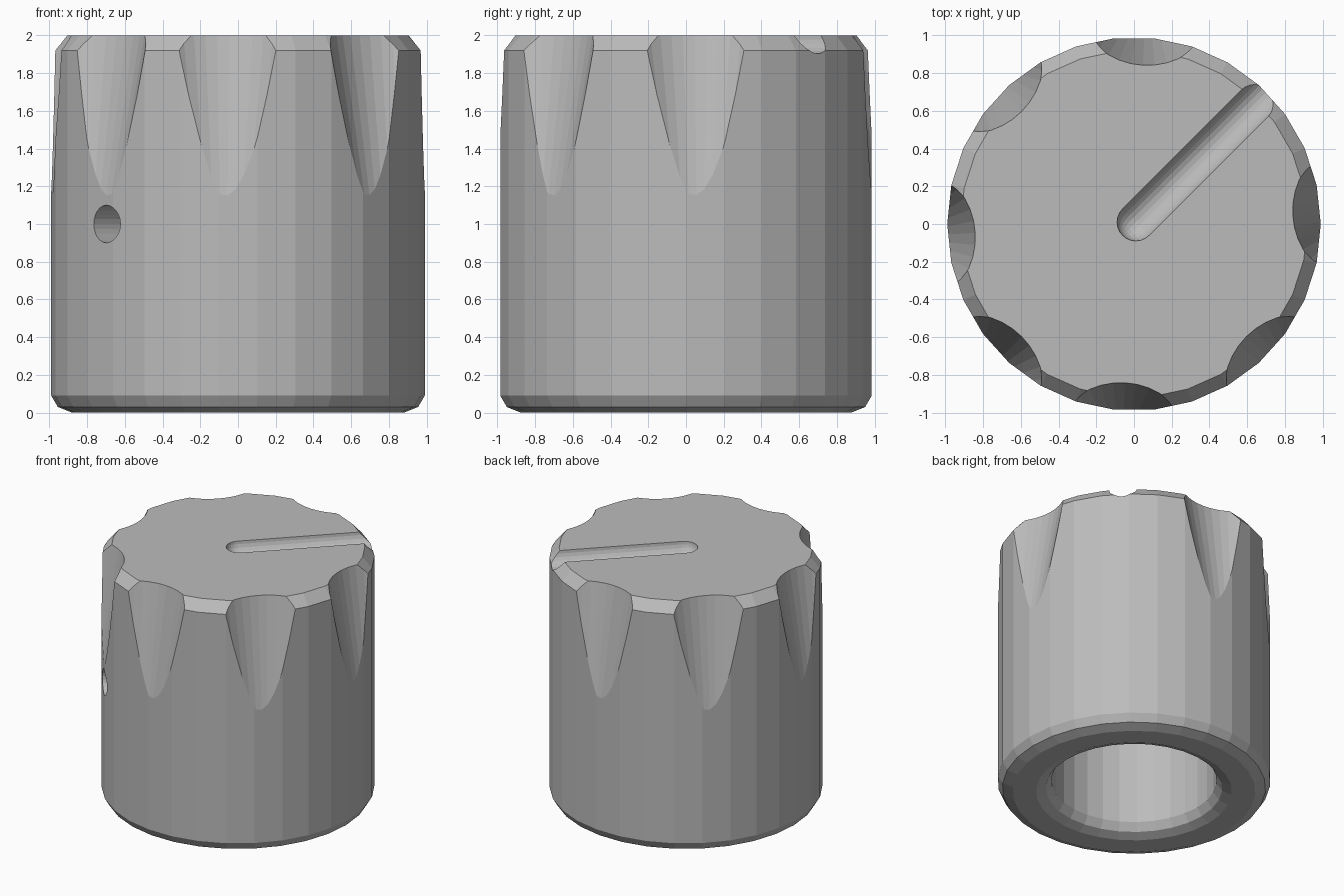
import bpy, bmesh, math
from mathutils import Matrix, Vector

if "Cube" in bpy.data.objects:
    bpy.data.objects.remove(bpy.data.objects["Cube"])

grey = bpy.data.materials.new("plain grey")
grey.diffuse_color = (0.5, 0.5, 0.5, 1)
grey.use_nodes = True
grey.node_tree.nodes["Principled BSDF"].inputs["Base Color"].default_value = grey.diffuse_color


def make(name, bm):
    bmesh.ops.recalc_face_normals(bm, faces=bm.faces)
    me = bpy.data.meshes.new(name)
    bm.to_mesh(me)
    bm.free()
    me.materials.append(grey)
    ob = bpy.data.objects.new(name, me)
    bpy.context.collection.objects.link(ob)
    return ob


def lathe(name, profile, sides, matrix=Matrix()):
    """Revolve (radius, z) points; a radius of 0 becomes a pole."""
    bm = bmesh.new()
    rings = []
    for r, z in profile:
        n = sides if r > 0 else 1
        rings.append([bm.verts.new((r * math.cos(math.tau * i / sides),
                                    r * math.sin(math.tau * i / sides), z)) for i in range(n)])
    for a, b in zip(rings, rings[1:]):
        for i in range(sides):
            j = (i + 1) % sides
            vs = [a[i % len(a)], a[j % len(a)], b[j % len(b)], b[i % len(b)]]
            bm.faces.new(list(dict.fromkeys(vs)))
    bm.transform(matrix)
    return make(name, bm)


def cut(target, cutter):
    mod = target.modifiers.new("cut", 'BOOLEAN')
    mod.operation = 'DIFFERENCE'
    mod.solver = 'EXACT'
    mod.object = cutter
    bpy.context.view_layer.objects.active = target
    bpy.ops.object.modifier_apply(modifier=mod.name)
    bpy.data.objects.remove(cutter)


# Knob body: chamfered top, rounded foot and blind shaft hole in one profile
knob = lathe("knob", [(0, 2), (0.92, 2), (0.99, 1.92), (0.99, 0.09), (0.955, 0.03),
                      (0.88, 0), (0.71, 0), (0.64, 0.03), (0.6, 0.09),
                      (0.6, 1.5), (0, 1.5)], 30)

# Tapered finger grooves around the upper rim
c = 1.25
slope = 0.145 / 0.86
for deg in (3.2, 86.8, 135, 183.2, 225, 266.8, 315):
    a = math.radians(deg)
    r = lambda z: c - 0.988 + (z - 1.14) * slope
    cone = lathe("groove_cutter", [(0, 0.9), (r(0.9), 0.9), (r(2.2), 2.2), (0, 2.2)], 40,
                 Matrix.Translation((c * math.cos(a), c * math.sin(a), 0)) @ Matrix.Rotation(a, 4, 'Z'))
    cut(knob, cone)

# Pointer groove across the top, with a round inner end
diag = Vector((1, 1, 0)).to_track_quat('Z', 'Y').to_matrix().to_4x4()
R = 0.1
cap = [(0, -R)] + [(R * math.cos(t), R * math.sin(t))
                   for t in (math.radians(d) for d in range(-75, 1, 15))]
pointer = lathe("pointer_cutter", cap + [(R, 1.3), (0, 1.3)], 24,
                Matrix.Translation((0.01, 0.01, 2.003)) @ diag)
cut(knob, pointer)

# Set-screw hole on the front left, running into the shaft hole
back = Vector((-1, -1, 0)).to_track_quat('Z', 'Y').to_matrix().to_4x4()
screw = lathe("screw_cutter", [(0, 0.3), (R, 0.3), (R, 1.3), (0, 1.3)], 24,
              Matrix.Translation((0, 0, 1.0)) @ back)
cut(knob, screw)
